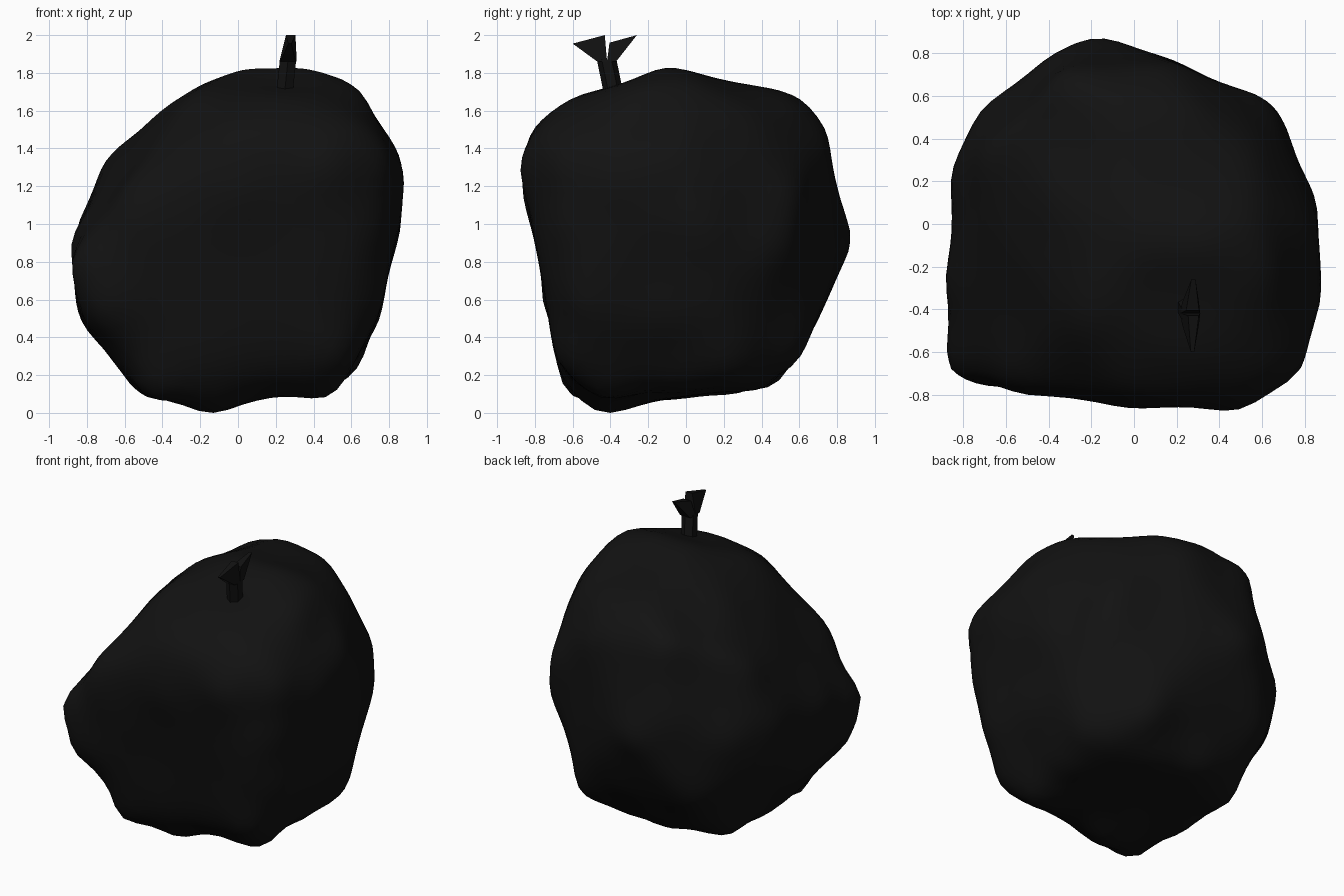
import bpy, bmesh, math
from mathutils import Vector
from mathutils.geometry import convex_hull_2d

if "Cube" in bpy.data.objects:
    bpy.data.objects.remove(bpy.data.objects["Cube"])

black = bpy.data.materials.new("soft_black")
black.diffuse_color = (0.006, 0.006, 0.006, 1)
black.use_nodes = True
black.node_tree.nodes["Principled BSDF"].inputs["Base Color"].default_value = black.diffuse_color
CENTER = Vector((0, 0, 1))
planes, anchors = [], []


def carve(azimuth, elevation, outline, v_shift=0.0):
    """Turn one profile into cutting planes and anchor points around CENTER."""
    a, e = math.radians(azimuth), math.radians(elevation)
    u_axis = Vector((math.cos(a), math.sin(a), 0))
    v_axis = Vector((-math.sin(a) * math.sin(e), math.cos(a) * math.sin(e), math.cos(e)))
    pts = [Vector((u, v - v_shift)) for u, v in outline]
    pts = [pts[i] for i in convex_hull_2d(pts)]
    for p, q in zip(pts, pts[1:] + pts[:1]):
        d = (q - p).normalized()
        n = Vector((d.y, -d.x))
        c = n.dot(p)
        if c < 0:
            n, c = -n, -c
        planes.append((u_axis * n.x + v_axis * n.y, c))
        anchors.append((u_axis, v_axis, p))


def finish(name, bm, angle):
    mesh = bpy.data.meshes.new(name)
    bmesh.ops.recalc_face_normals(bm, faces=bm.faces)
    bm.to_mesh(mesh)
    bm.free()
    ob = bpy.data.objects.new(name, mesh)
    bpy.context.collection.objects.link(ob)
    mesh.materials.append(black)
    bpy.ops.object.select_all(action='DESELECT')
    ob.select_set(True)
    bpy.context.view_layer.objects.active = ob
    bpy.ops.object.shade_smooth_by_angle(angle=math.radians(angle))
    return ob


# Profiles: front, side, plan, then three oblique ones
carve(0, 0, [(-.88, .87), (-.69, 1.33), (-.44, 1.54), (-.2, 1.71), (.02, 1.78), (.33, 1.8),
             (.61, 1.69), (.85, 1.34), (.87, 1.2), (.86, 1.0), (.74, .46), (.54, .13),
             (-.13, 0), (-.5, .08), (-.81, .44), (-.85, .54)], 1)
carve(90, 0, [(-.87, 1.27), (-.82, 1.45), (-.76, 1.52), (-.59, 1.64), (-.09, 1.8), (.44, 1.69),
              (.59, 1.62), (.73, 1.48), (.86, .91), (.77, .63), (.66, .4), (.42, .12),
              (-.48, 0), (-.65, .17), (-.7, .33), (-.84, 1.1)], 1)
carve(0, 90, [(-.86, -.66), (-.57, -.78), (0, -.86), (.35, -.86), (.6, -.8), (.77, -.67),
              (.87, -.2), (.85, .11), (.64, .54), (.18, .77), (-.19, .87), (-.4, .78),
              (-.72, .52), (-.85, .24)])
carve(35, 25, [(-1.09, -.23), (-.97, -.06), (-.51, .47), (-.25, .67), (.19, .8), (.3, .79),
               (.55, .66), (.7, .45), (.82, .17), (.84, -.11), (.7, -.68), (.63, -.79),
               (.13, -1.11), (-.38, -1.04), (-.7, -.89), (-1.01, -.49)])
carve(215, 25, [(-.84, .08), (-.74, .4), (-.62, .63), (-.43, .82), (-.12, .88), (.09, .86),
                (.47, .71), (.87, .29), (1.09, -.17), (1.01, -.45), (.72, -.74), (.28, -1.03),
                (-.15, -.98), (-.64, -.78), (-.81, -.21)])
carve(145, -25, [(-1.03, .21), (-.97, .35), (-.75, .59), (-.44, .8), (.18, .81), (.42, .76),
                 (.65, .64), (.88, -.08), (.84, -.4), (.58, -.79), (.39, -.96), (.01, -1.14),
                 (-.58, -.91), (-.81, -.78), (-.94, -.4), (-1.01, -.05)])

# Lumpy body: a sphere pressed onto the profiles, then softened
bm = bmesh.new()
bmesh.ops.create_icosphere(bm, subdivisions=5, radius=1)
for v in bm.verts:
    d = v.co.normalized()
    v.co = d * min(c / n.dot(d) for n, c in planes if n.dot(d) > 1e-4)
for _ in range(5):
    bmesh.ops.smooth_vert(bm, verts=bm.verts, factor=0.5,
                          use_axis_x=True, use_axis_y=True, use_axis_z=True)
# Pull the corners back out to the profiles with a soft brush
for radius in (.16, .12):
    for u_axis, v_axis, p in anchors:
        ray = p.normalized()
        out = u_axis * ray.x + v_axis * ray.y
        side = v_axis * ray.x - u_axis * ray.y
        tip = max(bm.verts, key=lambda v: out.dot(v.co) - 3 * abs(side.dot(v.co)))
        gap = p.length - out.dot(tip.co)
        origin = tip.co.copy()
        for v in bm.verts:
            dist = (v.co - origin).length
            if gap > 0 and dist < 2.5 * radius:
                v.co += out * gap * math.exp(-(dist / radius) ** 2)
for v in bm.verts:
    v.co += CENTER
low = min(v.co.z for v in bm.verts)
for v in bm.verts:
    v.co.z -= low
finish("body", bm, 60)


# Stem: six-sided trunk and two flared prongs
def skin(bm, rings):
    loops = [[bm.verts.new(p) for p in ring] for ring in rings]
    n = len(loops[0])
    for a, b in zip(loops, loops[1:]):
        for i in range(n):
            j = (i + 1) % n
            bm.faces.new((a[i], a[j], b[j], b[i]))
    bm.faces.new(loops[0])
    bm.faces.new(loops[-1])


bm = bmesh.new()
rings = []
for x, y, z in [(.24, -.37, 1.6), (.247, -.385, 1.7), (.265, -.42, 1.87)]:
    rings.append([(x + .05 * math.sin(k * math.pi / 3), y + .052 * math.cos(k * math.pi / 3), z)
                  for k in range(6)])
skin(bm, rings)
prongs = [[(-.47, 1.86, .04), (-.6, 1.955, .008), (-.43, 2.0, .025), (-.418, 1.86, .046)],
          [(-.37, 1.86, .04), (-.26, 2.0, .01), (-.405, 1.96, .03), (-.418, 1.86, .046)]]
for prong in prongs:
    skin(bm, [[(.265 + (z - 1.86) * .1 + s * t, y, z) for y, z, t in prong] for s in (-1, 1)])
finish("stem", bm, 40)
